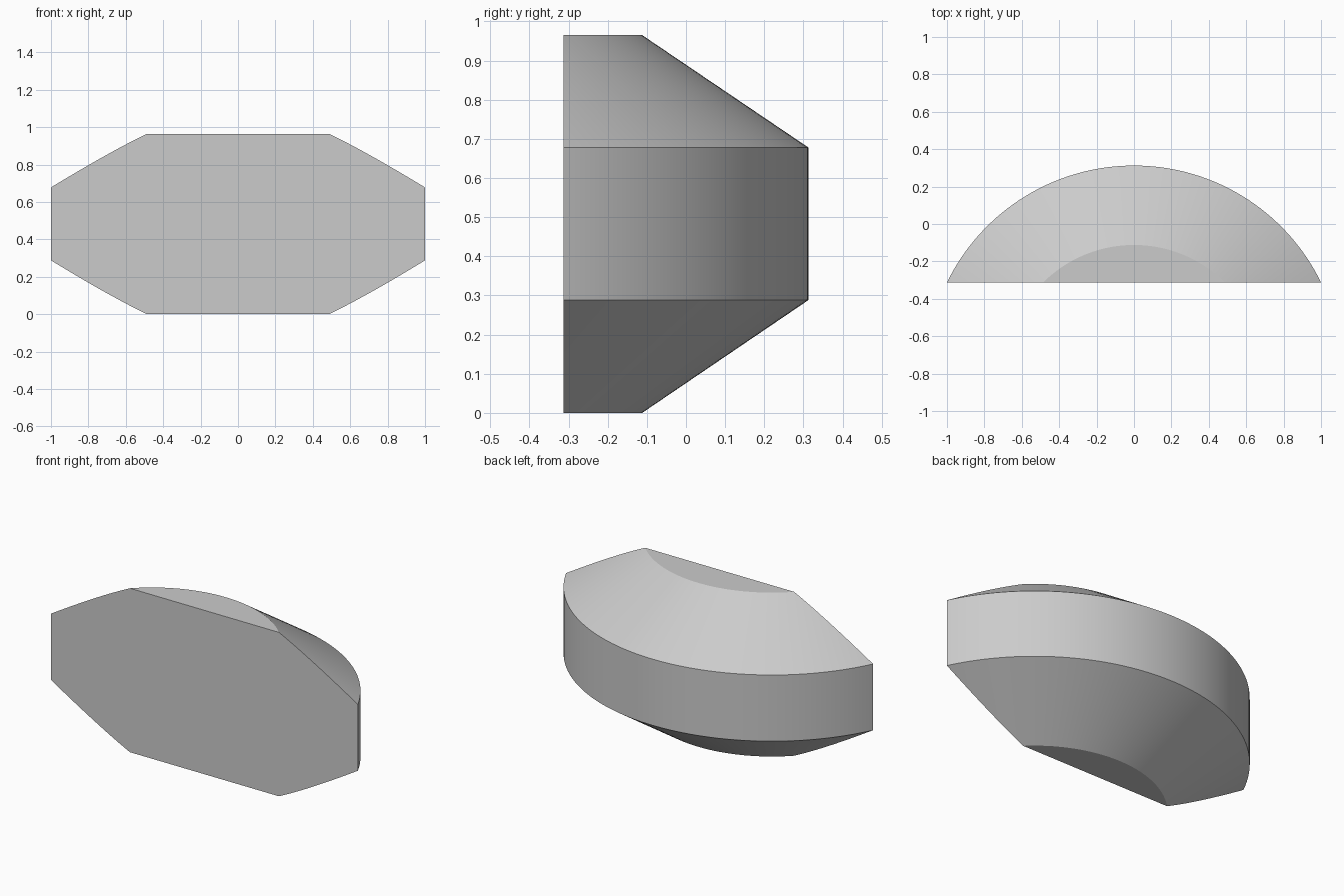
import bpy
import bmesh
import math
from mathutils import Matrix

cube = bpy.data.objects.get("Cube")
if cube:
    bpy.data.objects.remove(cube, do_unlink=True)

SEGMENTS = 192
FRONT_Y = -0.3125       # flat front plane
AXIS_Y = -0.80          # centre of the round body
PROFILE = [(0.688, 0.0), (1.1125, 0.288), (1.1125, 0.678), (0.688, 0.965)]

grey = bpy.data.materials.new("light grey")
grey.use_nodes = True
colour = (0.6, 0.6, 0.6, 1)
grey.diffuse_color = colour
grey.node_tree.nodes["Principled BSDF"].inputs["Base Color"].default_value = colour

# Round body with bevelled rims, stacked from rings
bm = bmesh.new()
rings = []
for radius, z in PROFILE:
    ring = bmesh.ops.create_circle(bm, segments=SEGMENTS, radius=radius,
                                   matrix=Matrix.Translation((0, AXIS_Y, z)))
    rings.append(ring["verts"])
for low, high in zip(rings, rings[1:]):
    for i in range(SEGMENTS):
        j = (i + 1) % SEGMENTS
        bm.faces.new((low[i], low[j], high[j], high[i]))
bm.faces.new(rings[0])
bm.faces.new(rings[-1])

# Slice off the front part and close the cut with one flat face
cut = bmesh.ops.bisect_plane(bm, geom=bm.verts[:] + bm.edges[:] + bm.faces[:],
                             plane_co=(0, FRONT_Y, 0), plane_no=(0, -1, 0),
                             clear_outer=True)
rim = [e for e in cut["geom_cut"] if isinstance(e, bmesh.types.BMEdge)]
bmesh.ops.edgeloop_fill(bm, edges=rim)
bmesh.ops.recalc_face_normals(bm, faces=bm.faces[:])

mesh = bpy.data.meshes.new("bevelled_half_round")
bm.to_mesh(mesh)
bm.free()
mesh.materials.append(grey)
body = bpy.data.objects.new("bevelled_half_round", mesh)
bpy.context.collection.objects.link(body)

# Smooth curved walls, crisp rims
bpy.ops.object.select_all(action="DESELECT")
body.select_set(True)
bpy.context.view_layer.objects.active = body
bpy.ops.object.shade_smooth_by_angle(angle=math.radians(20))
